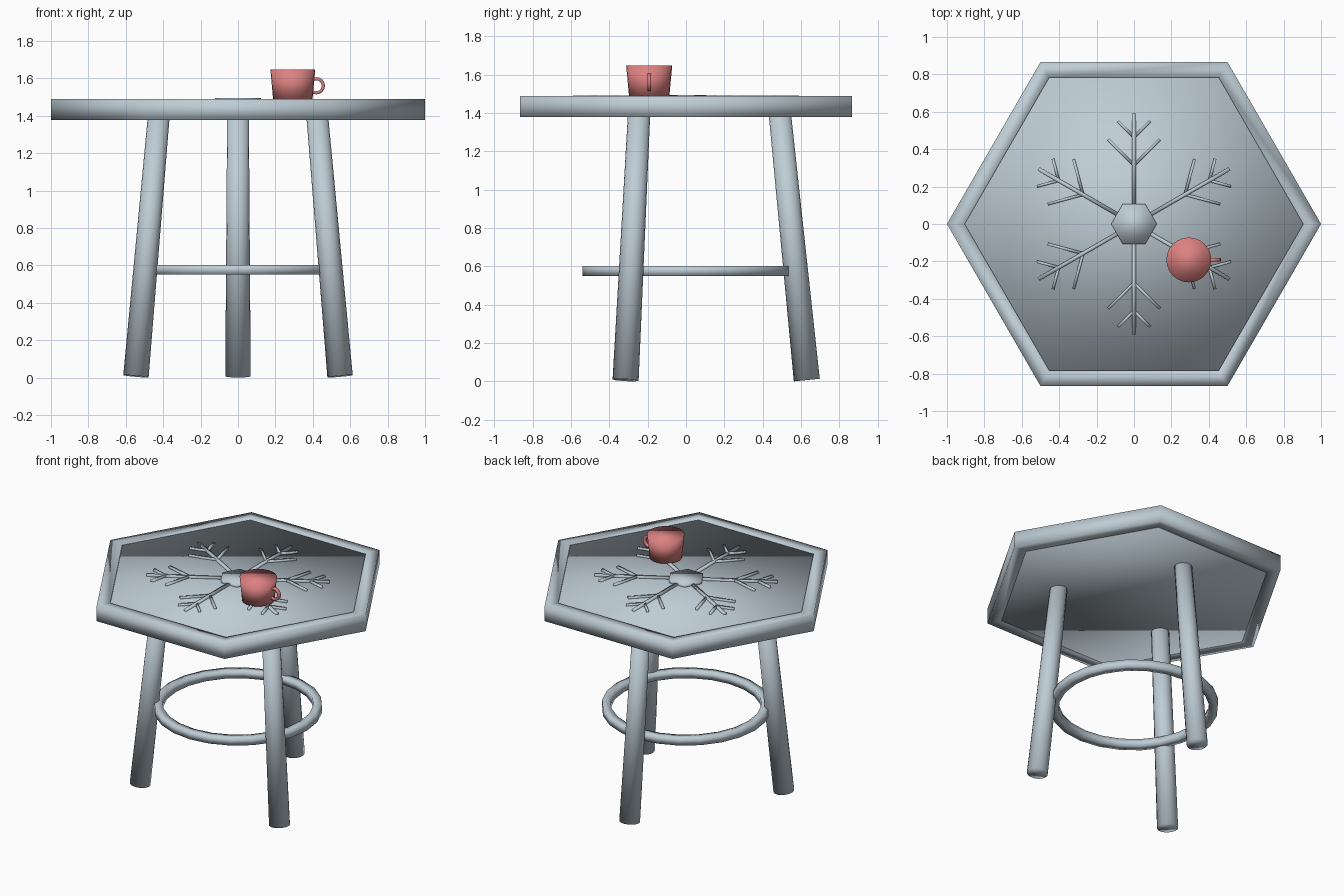
import bpy, bmesh, math
from mathutils import Vector, Matrix

if "Cube" in bpy.data.objects:
    bpy.data.objects.remove(bpy.data.objects["Cube"])


def material(name, rgb):
    m = bpy.data.materials.new(name)
    m.diffuse_color = (*rgb, 1)
    m.use_nodes = True
    m.node_tree.nodes["Principled BSDF"].inputs["Base Color"].default_value = m.diffuse_color
    return m


frost = material("frost grey", (0.52, 0.61, 0.67))
coral = material("coral red", (0.72, 0.22, 0.22))


def finish(bm, name, mat, matrix=Matrix()):
    bm.transform(matrix)
    bmesh.ops.recalc_face_normals(bm, faces=bm.faces)
    for f in bm.faces:
        f.smooth = True
    me = bpy.data.meshes.new(name)
    bm.to_mesh(me)
    bm.free()
    me.materials.append(mat)
    ob = bpy.data.objects.new(name, me)
    bpy.context.collection.objects.link(ob)
    return ob


def cone(name, mat, sides, r1, r2, start, end, turn=0):
    """Capped tapered cylinder between two points."""
    a, b = Vector(start), Vector(end)
    bm = bmesh.new()
    bmesh.ops.create_cone(bm, cap_ends=True, segments=sides, radius1=r1, radius2=r2,
                          depth=(b - a).length, matrix=Matrix.Rotation(turn, 4, 'Z'))
    rot = Vector((0, 0, 1)).rotation_difference(b - a).to_matrix().to_4x4()
    return finish(bm, name, mat, Matrix.Translation((a + b) / 2) @ rot)


def band(name, mat, sides, r_in, r_out, height, matrix):
    """Ring with a rectangular section."""
    bm = bmesh.new()
    h = height / 2
    section = [(r_in, -h), (r_out, -h), (r_out, h), (r_in, h)]
    loops = []
    for i in range(sides):
        t = 2 * math.pi * i / sides
        loops.append([bm.verts.new((r * math.cos(t), r * math.sin(t), z)) for r, z in section])
    for i in range(sides):
        p, q = loops[i], loops[(i + 1) % sides]
        for j in range(4):
            k = (j + 1) % 4
            bm.faces.new((p[j], q[j], q[k], p[k]))
    return finish(bm, name, mat, matrix)


# Table top: hexagonal slab with a hexagonal rim turned by 30 degrees
cone("table_slab", frost, 6, 0.975, 0.975, (0, 0, 1.38), (0, 0, 1.477), math.pi / 6)
band("table_rim", frost, 6, 0.905, 1.0, 0.11, Matrix.Translation((0, 0, 1.433)))

# Three splayed legs and the ring that joins them
for i, deg in enumerate((90, 210, 330)):
    c, s = math.cos(math.radians(deg)), math.sin(math.radians(deg))
    cone(f"leg_{i + 1}", frost, 16, 0.068, 0.058,
         (0.63 * c, 0.63 * s, 0.007), (0.487 * c, 0.487 * s, 1.42))
band("leg_ring", frost, 24, 0.485, 0.54, 0.052, Matrix.Translation((0, 0, 0.577)))

# Snowflake inlay: hexagonal hub, six arms, two pairs of twigs on each arm
cone("snowflake_hub", frost, 6, 0.122, 0.122, (0, 0, 1.47), (0, 0, 1.494), math.pi / 6)


def bar(bm, start, angle, length, width, turn):
    m = (Matrix.Rotation(turn, 4, 'Z') @ Matrix.Translation((start, 0, 1.48))
         @ Matrix.Rotation(angle, 4, 'Z') @ Matrix.Translation((length / 2, 0, 0))
         @ Matrix.Diagonal((length, width, 0.02, 1)))
    bmesh.ops.create_cube(bm, size=1, matrix=m)


for i in range(6):
    turn = math.radians(30 + 60 * i)
    bm = bmesh.new()
    bar(bm, 0.09, 0, 0.50, 0.02, turn)
    for side in (-1, 1):
        bar(bm, 0.315, side * math.pi / 4, 0.195, 0.015, turn)
        bar(bm, 0.465, side * math.pi / 4, 0.12, 0.015, turn)
    finish(bm, f"snowflake_arm_{i + 1}", frost)

# Cup with a ring handle
cone("cup", coral, 24, 0.105, 0.12, (0.293, -0.192, 1.485), (0.293, -0.192, 1.647))
band("cup_handle", coral, 16, 0.029, 0.046, 0.018,
     Matrix.Translation((0.419, -0.192, 1.56)) @ Matrix.Rotation(math.pi / 2, 4, 'X'))
